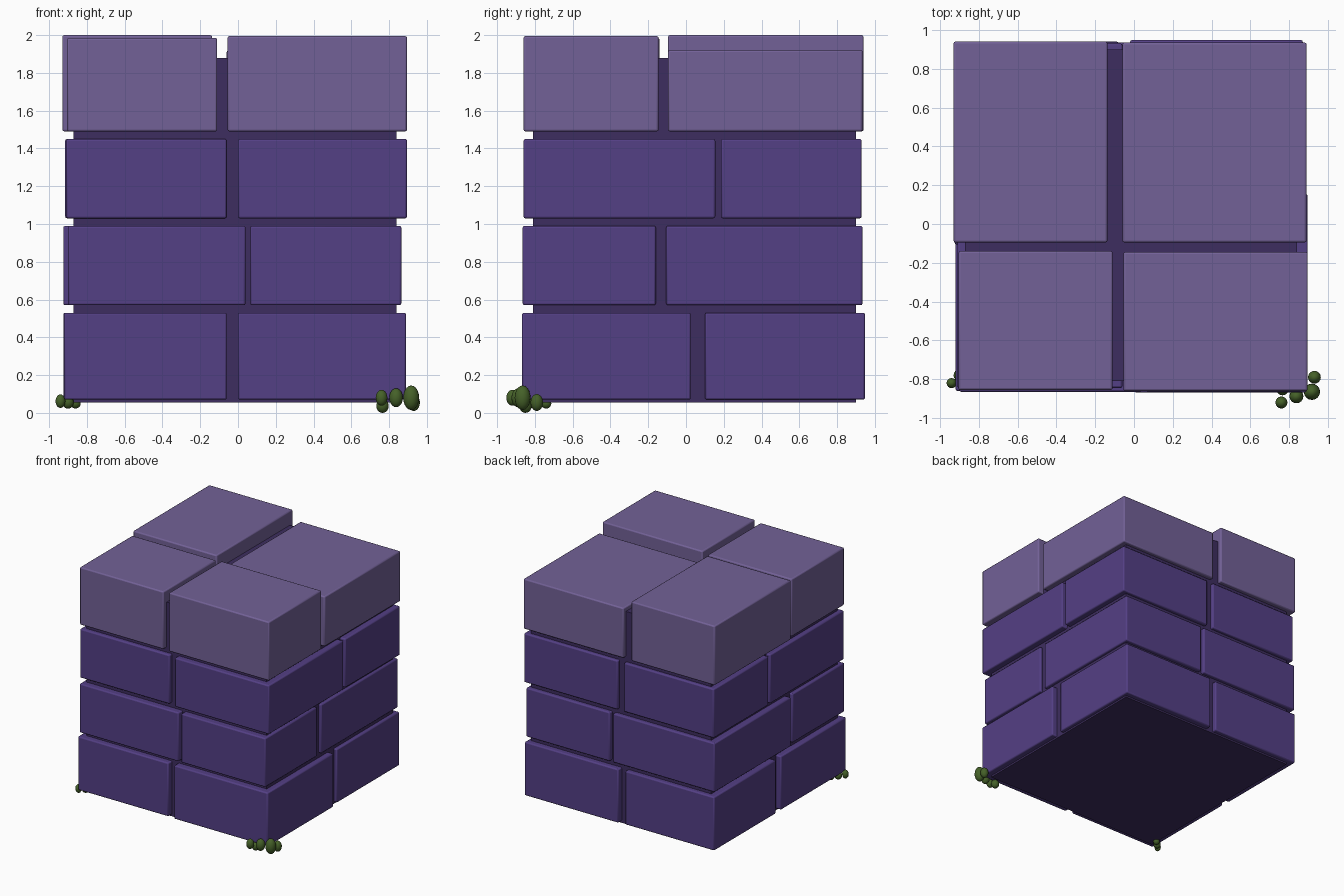
import bpy

if "Cube" in bpy.data.objects:
    bpy.data.objects.remove(bpy.data.objects["Cube"])


def material(name, rgb):
    m = bpy.data.materials.new(name)
    m.diffuse_color = (*rgb, 1)
    m.use_nodes = True
    m.node_tree.nodes["Principled BSDF"].inputs["Base Color"].default_value = m.diffuse_color
    return m


CAP = material("pale_stone", (0.17, 0.12, 0.31))
STONE = material("purple_stone", (0.088, 0.050, 0.235))
MORTAR = material("mortar", (0.048, 0.027, 0.115))
MOSS = material("moss", (0.06, 0.12, 0.022))


def block(name, x, y, z, mat, bevel=0.01):
    """Box between (min, max) pairs, with softened edges."""
    bpy.ops.mesh.primitive_cube_add(
        size=1, location=[(a + b) / 2 for a, b in (x, y, z)])
    ob = bpy.context.object
    ob.name = name
    ob.scale = [b - a for a, b in (x, y, z)]
    bpy.ops.object.transform_apply(location=False, rotation=False, scale=True)
    ob.data.materials.append(mat)
    if bevel:
        mod = ob.modifiers.new("soft_edges", "BEVEL")
        mod.width = bevel
        mod.segments = 2
        bpy.ops.object.shade_smooth_by_angle()
    return ob


# Mortar core seen in the joints
block("mortar_core", (-0.87, 0.84), (-0.81, 0.90), (0.055, 1.88), MORTAR, 0)

# Courses: each stone is (x range, y range, z range)
courses = {
    "bottom_course": [
        ((-0.92, -0.06), (-0.86, 0.025), (0.07, 0.53)),
        ((0.0, 0.89), (-0.868, 0.025), (0.07, 0.53)),
        ((-0.925, -0.08), (0.10, 0.94), (0.07, 0.53)),
        ((-0.02, 0.87), (0.10, 0.948), (0.07, 0.53))],
    "second_course": [
        ((-0.90, 0.04), (-0.865, -0.16), (0.57, 0.99)),
        ((0.065, 0.865), (-0.865, -0.16), (0.57, 0.99)),
        ((-0.925, 0.04), (-0.105, 0.935), (0.57, 0.99)),
        ((0.07, 0.865), (-0.105, 0.935), (0.57, 0.99))],
    "third_course": [
        ((-0.91, -0.06), (-0.845, 0.155), (1.03, 1.45)),
        ((0.0, 0.895), (-0.86, 0.155), (1.03, 1.45)),
        ((-0.915, -0.06), (0.185, 0.93), (1.03, 1.45)),
        ((0.0, 0.89), (0.185, 0.93), (1.03, 1.45))],
    "cap": [
        ((-0.905, -0.11), (-0.855, -0.14), (1.49, 1.985)),
        ((-0.055, 0.895), (-0.86, -0.145), (1.49, 1.995)),
        ((-0.93, -0.137), (-0.095, 0.94), (1.49, 2.0)),
        ((-0.06, 0.89), (-0.095, 0.935), (1.49, 1.92))],
}
spots = ("front_left", "front_right", "back_left", "back_right")
for course, stones in courses.items():
    for spot, dims in zip(spots, stones):
        block(f"{course}_stone_{spot}", *dims, CAP if course == "cap" else STONE)

# Moss clumps at the two front corners: (x, y, z, radius, half height)
moss = {
    "right": [
        (0.76, -0.92, 0.08, 0.031, 0.042), (0.765, -0.85, 0.037, 0.033, 0.037),
        (0.837, -0.888, 0.08, 0.036, 0.050), (0.917, -0.865, 0.08, 0.042, 0.065),
        (0.93, -0.79, 0.055, 0.033, 0.045)],
    "left": [
        (-0.94, -0.82, 0.062, 0.026, 0.036), (-0.90, -0.78, 0.055, 0.030, 0.033),
        (-0.86, -0.74, 0.050, 0.027, 0.027)],
}
for side, clumps in moss.items():
    for i, (x, y, z, r, h) in enumerate(clumps):
        bpy.ops.mesh.primitive_uv_sphere_add(
            segments=16, ring_count=10, radius=1, location=(x, y, z))
        ob = bpy.context.object
        ob.name = f"moss_{side}_{i + 1}"
        ob.scale = (r, r, h)
        bpy.ops.object.transform_apply(location=False, rotation=False, scale=True)
        bpy.ops.object.shade_smooth()
        ob.data.materials.append(MOSS)
